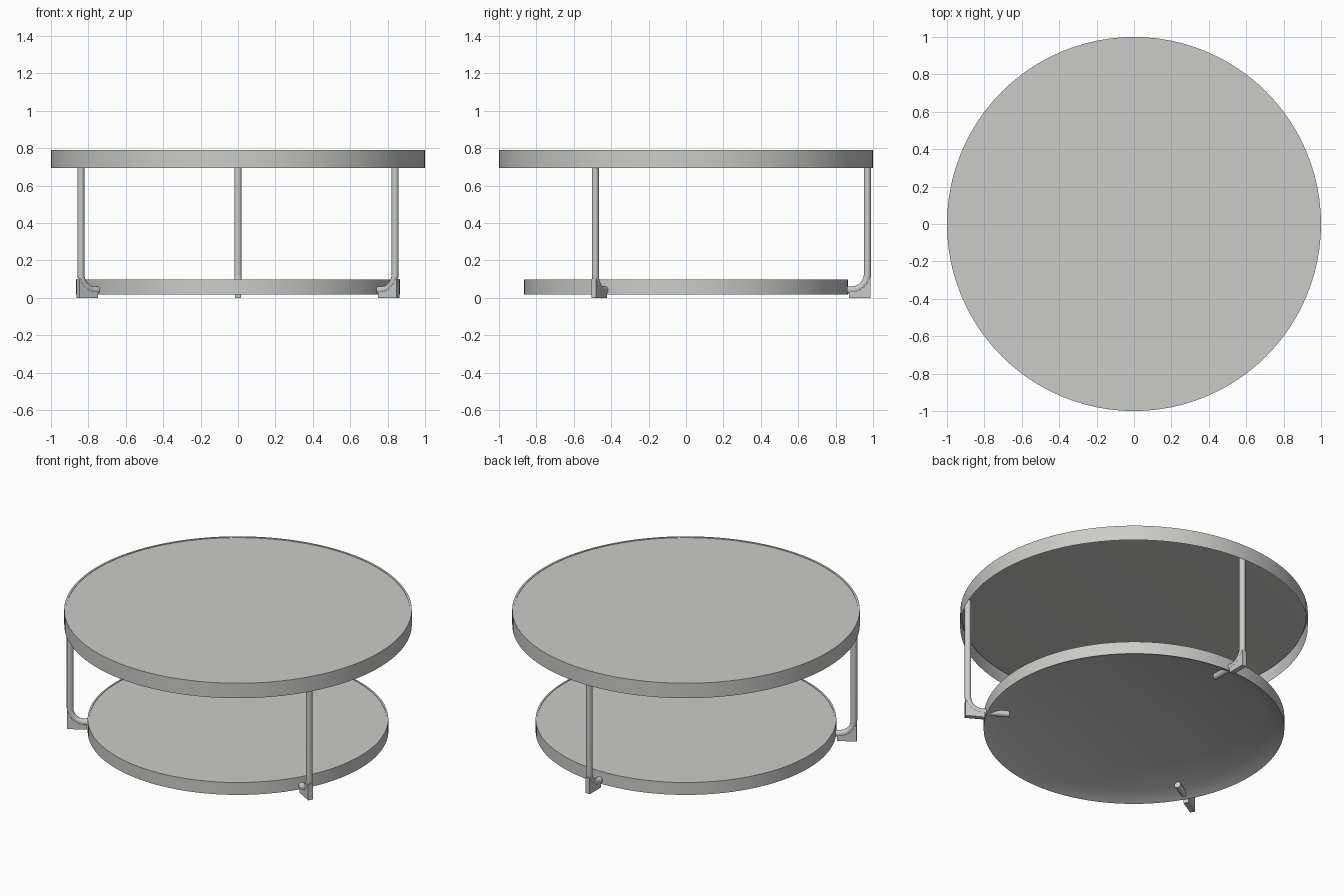
import bpy, bmesh, math

if "Cube" in bpy.data.objects:
    bpy.data.objects.remove(bpy.data.objects["Cube"])

grey = bpy.data.materials.new("light_grey")
grey.diffuse_color = (0.6, 0.6, 0.59, 1)
grey.use_nodes = True
grey.node_tree.nodes["Principled BSDF"].inputs["Base Color"].default_value = grey.diffuse_color


def finish(name, bm):
    me = bpy.data.meshes.new(name)
    bm.to_mesh(me)
    bm.free()
    me.materials.append(grey)
    ob = bpy.data.objects.new(name, me)
    bpy.context.collection.objects.link(ob)
    bpy.ops.object.select_all(action='DESELECT')
    ob.select_set(True)
    bpy.context.view_layer.objects.active = ob
    bpy.ops.object.shade_smooth_by_angle(angle=math.radians(35))
    return ob


def lathe(name, profile, n=96, cap_start=False, cap_end=False):
    # profile of (radius, height) running upward on the outside
    bm = bmesh.new()
    rings = [[bm.verts.new((r * math.cos(2 * math.pi * i / n),
                            r * math.sin(2 * math.pi * i / n), z))
              for i in range(n)] for r, z in profile]
    for a, b in zip(rings, rings[1:]):
        for i in range(n):
            j = (i + 1) % n
            bm.faces.new((a[i], a[j], b[j], b[i]))
    if cap_start:
        bm.faces.new(rings[0][::-1])
    if cap_end:
        bm.faces.new(rings[-1])
    return finish(name, bm)


# table top: thin sheet rim with a recessed panel
lathe("top_rim", [(1, 0.695), (1, 0.79), (0.988, 0.79), (0.988, 0.787)])
lathe("top_panel", [(0.955, 0.765), (0.99, 0.768), (0.99, 0.787)], cap_start=True, cap_end=True)

# lower shelf: solid with hollowed underside
lathe("lower_shelf", [(0.77, 0.06), (0.865, 0.018), (0.865, 0.097),
                      (0.855, 0.097), (0.855, 0.094)], cap_start=True, cap_end=True)


def leg(name, ang):
    # bent tube swept along an L path in the radial plane
    R, br, zc, rad, n = 0.97, 0.085, 0.042, 0.019, 16
    path = [(R, 0.77, 0)]
    for k in range(11):
        t = math.radians(9 * k)
        path.append((R - br + br * math.cos(t), zc + br - br * math.sin(t), t))
    path.append((0.73, zc, math.pi / 2))
    ca, sa = math.cos(ang), math.sin(ang)
    bm = bmesh.new()
    rings = []
    for r, z, t in path:
        ring = []
        for i in range(n):
            p = 2 * math.pi * i / n
            u, v = rad * math.cos(p), rad * math.sin(p)
            rr, zz = r + u * math.cos(t), z - u * math.sin(t)
            ring.append(bm.verts.new((rr * ca - v * sa, rr * sa + v * ca, zz)))
        rings.append(ring)
    for a, b in zip(rings, rings[1:]):
        for i in range(n):
            j = (i + 1) % n
            bm.faces.new((a[i], a[j], b[j], b[i]))
    bm.faces.new(rings[0])
    bm.faces.new(rings[-1])
    bmesh.ops.recalc_face_normals(bm, faces=bm.faces)
    finish(name, bm)


def foot(name, ang):
    # upright gusset plate filling the outside of the bend
    prof = [(0.872, 0), (0.987, 0), (0.987, 0.1), (0.968, 0.1),
            (0.945, 0.067), (0.912, 0.046), (0.872, 0.04)]
    ca, sa = math.cos(ang), math.sin(ang)
    bm = bmesh.new()
    sides = [[bm.verts.new((r * ca - v * sa, r * sa + v * ca, z)) for r, z in prof]
             for v in (-0.015, 0.015)]
    bm.faces.new(sides[0])
    bm.faces.new(sides[1][::-1])
    for i in range(len(prof)):
        j = (i + 1) % len(prof)
        bm.faces.new((sides[0][i], sides[0][j], sides[1][j], sides[1][i]))
    bmesh.ops.recalc_face_normals(bm, faces=bm.faces)
    finish(name, bm)


# three legs, one at the back and two at the front
for label, deg in (("back", 90), ("front_left", 210), ("front_right", 330)):
    leg(label + "_leg", math.radians(deg))
    foot(label + "_foot", math.radians(deg))
